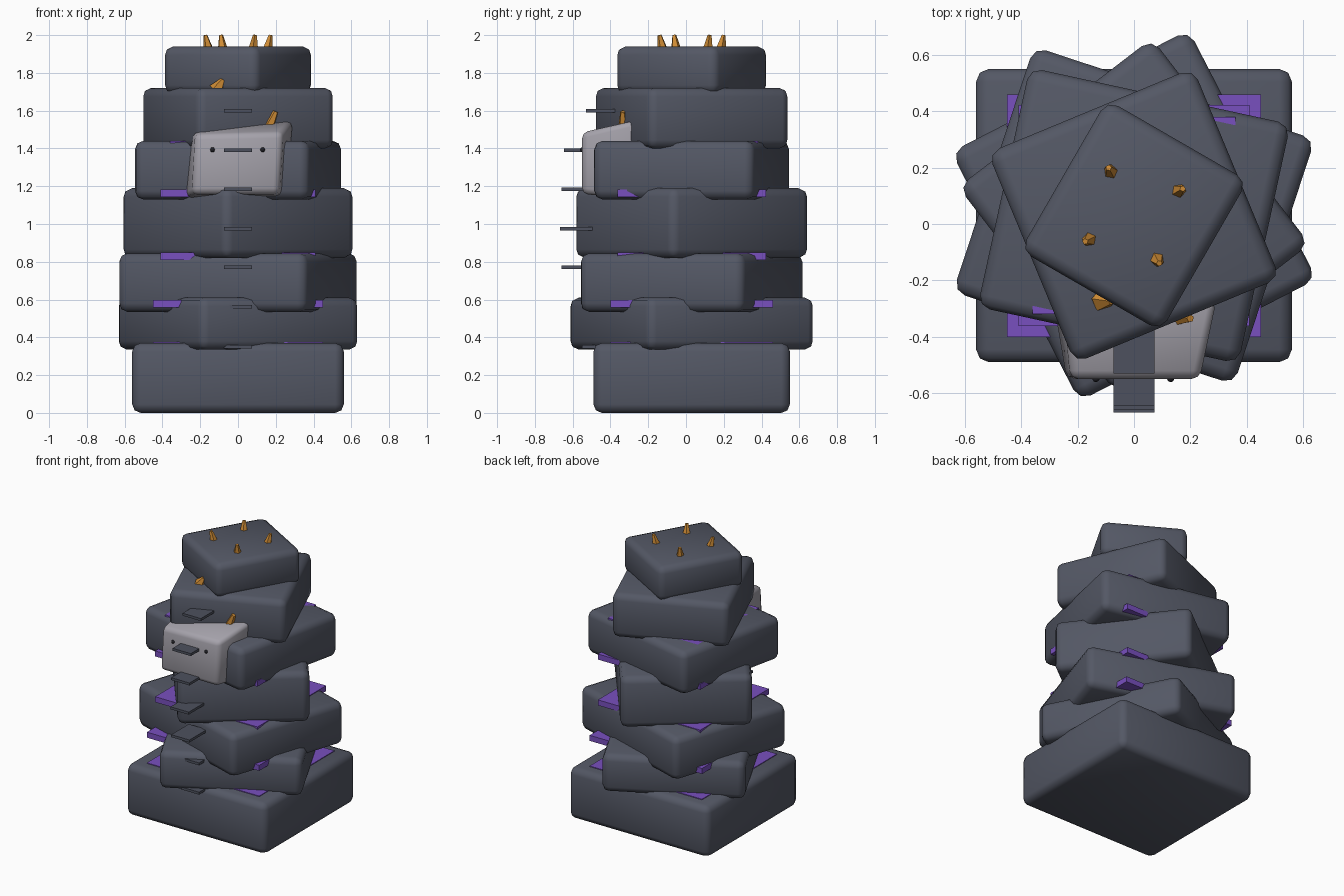
import bpy, bmesh, math
from mathutils import Vector, Matrix

if "Cube" in bpy.data.objects:
    bpy.data.objects.remove(bpy.data.objects["Cube"])


def material(name, rgb):
    m = bpy.data.materials.new(name)
    m.diffuse_color = (*rgb, 1)
    m.use_nodes = True
    m.node_tree.nodes["Principled BSDF"].inputs["Base Color"].default_value = m.diffuse_color
    return m


STONE = material("slate_grey", (0.088, 0.097, 0.130))
TREAD = material("step_grey", (0.075, 0.083, 0.112))
FACE = material("pale_grey", (0.38, 0.365, 0.41))
GLOW = material("purple", (0.19, 0.08, 0.52))
HORN = material("orange", (0.62, 0.26, 0.035))
DARK = material("near_black", (0.015, 0.015, 0.02))


def finish(bm, name, mat, smooth=False):
    bmesh.ops.recalc_face_normals(bm, faces=bm.faces)
    me = bpy.data.meshes.new(name)
    bm.to_mesh(me)
    bm.free()
    ob = bpy.data.objects.new(name, me)
    bpy.context.collection.objects.link(ob)
    me.materials.append(mat)
    if smooth:
        bpy.ops.object.select_all(action='DESELECT')
        ob.select_set(True)
        bpy.context.view_layer.objects.active = ob
        bpy.ops.object.shade_smooth_by_angle(angle=math.radians(50))
    return ob


def box(name, mat, centre, size, turn=0, bevel=0):
    bm = bmesh.new()
    bmesh.ops.create_cube(bm, size=1)
    bmesh.ops.scale(bm, vec=size, verts=bm.verts)
    if bevel:
        bmesh.ops.bevel(bm, geom=bm.edges[:], offset=bevel, segments=2,
                        profile=0.5, affect='EDGES')
    bm.transform(Matrix.Translation(centre) @ Matrix.Rotation(math.radians(turn), 4, 'Z'))
    return finish(bm, name, mat, bevel > 0)


def spike(name, base, tip, r1, r2):
    base, tip = Vector(base), Vector(tip)
    axis = tip - base
    bm = bmesh.new()
    bmesh.ops.create_cone(bm, cap_ends=True, segments=5, radius1=r1, radius2=r2,
                          depth=axis.length)
    bm.transform(Matrix.Translation((base + tip) / 2)
                 @ axis.to_track_quat('Z', 'Y').to_matrix().to_4x4())
    return finish(bm, name, HORN)


CY = 0.03  # the stack sits slightly behind the origin

# Twisted stack of rounded blocks: width, depth, bottom, top, turn
blocks = [
    (1.12, 1.04, 0.00, 0.37, 0),
    (0.947, 0.994, 0.335, 0.61, 27.2),
    (1.05, 0.916, 0.535, 0.845, -18.3),
    (0.866, 0.92, 0.82, 1.19, 37.5),
    (0.947, 0.869, 1.13, 1.44, -12.3),
    (0.788, 0.807, 1.40, 1.72, 22.5),
    (0.576, 0.617, 1.69, 1.94, -30),
]
for i, (w, d, z0, z1, turn) in enumerate(blocks):
    box(f"stack_block_{i + 1}", STONE, (0, CY, (z0 + z1) / 2), (w, d, z1 - z0), turn, 0.045)

# Purple plates in the seams: width, depth, centre height
seams = [(0.90, 0.86, 0.355), (0.90, 0.86, 0.577), (0.82, 0.785, 0.83),
         (0.82, 0.785, 1.162), (0.72, 0.70, 1.42)]
for i, (w, d, z) in enumerate(seams):
    box(f"seam_plate_{i + 1}", GLOW, (0, CY, z), (w, d, 0.04))

# Floating steps up the front: height, front edge
steps = [(0.35, -0.55), (0.562, -0.55), (0.77, -0.66), (0.975, -0.668),
         (1.183, -0.66), (1.39, -0.645), (1.6, -0.53)]
for i, (z, y) in enumerate(steps):
    box(f"front_step_{i + 1}", TREAD, (0, y + 0.1, z), (0.146, 0.2, 0.018))

# Head: box that widens toward the back, with rounded edges
front = [(-0.24, -0.55, 1.16), (0.215, -0.55, 1.16), (0.235, -0.55, 1.485), (-0.225, -0.55, 1.475)]
back = [(-0.29, -0.27, 1.13), (0.26, -0.27, 1.13), (0.295, -0.27, 1.55), (-0.25, -0.27, 1.515)]
bm = bmesh.new()
f = [bm.verts.new(p) for p in front]
b = [bm.verts.new(p) for p in back]
bm.faces.new(f)
bm.faces.new(b[::-1])
for i in range(4):
    j = (i + 1) % 4
    bm.faces.new((f[j], f[i], b[i], b[j]))
bmesh.ops.recalc_face_normals(bm, faces=bm.faces)
bmesh.ops.bevel(bm, geom=bm.edges[:], offset=0.03, segments=2, profile=0.5, affect='EDGES')
finish(bm, "head", FACE, True)

# Eyes
for side, x in (("left", -0.135), ("right", 0.13)):
    bm = bmesh.new()
    bmesh.ops.create_uvsphere(bm, u_segments=10, v_segments=6, radius=0.013)
    bm.transform(Matrix.Translation((x, -0.548, 1.393)))
    finish(bm, f"eye_{side}", DARK, True)

# Crown spikes, leaning slightly outward
for i, (x, y) in enumerate([(-0.085, 0.19), (0.163, 0.12), (-0.163, -0.057), (0.085, -0.13)]):
    spike(f"crown_spike_{i + 1}", (x * 0.96, CY + (y - CY) * 0.96, 1.925),
          (x * 1.06, CY + (y - CY) * 1.06, 2.0), 0.028, 0.011)

# Small horns poking out above the head and from the upper seam
spike("head_horn_right", (0.165, -0.33, 1.52), (0.2, -0.335, 1.595), 0.03, 0.014)
spike("head_horn_middle", (0.04, -0.36, 1.52), (0.065, -0.365, 1.59), 0.022, 0.008)
spike("upper_horn", (-0.115, -0.27, 1.71), (-0.08, -0.275, 1.765), 0.042, 0.012)
